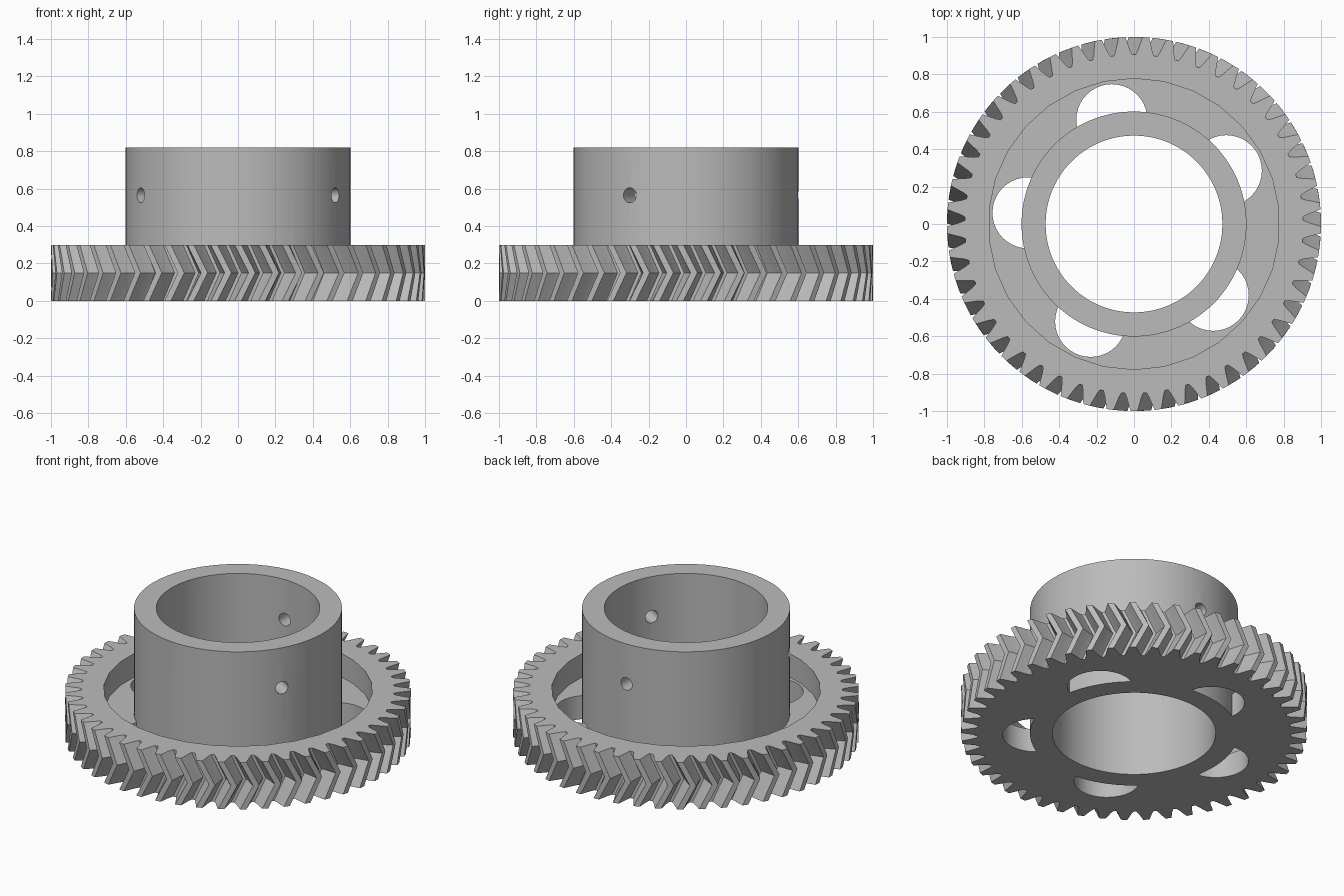
import bpy, bmesh, math
from mathutils import Matrix

cube = bpy.data.objects.get("Cube")
if cube:
    bpy.data.objects.remove(cube, do_unlink=True)

TEETH = 49
HEIGHT, HUB_TOP, FLOOR = 0.3, 0.82, 0.15
TWIST = 0.075
PHASE = math.radians(90)

grey = bpy.data.materials.new("plain grey")
grey.use_nodes = True
grey.diffuse_color = (0.5, 0.5, 0.5, 1)
grey.node_tree.nodes["Principled BSDF"].inputs["Base Color"].default_value = (0.5, 0.5, 0.5, 1)


def finish(bm, name):
    bmesh.ops.recalc_face_normals(bm, faces=bm.faces)
    mesh = bpy.data.meshes.new(name)
    bm.to_mesh(mesh)
    bm.free()
    mesh.materials.append(grey)
    obj = bpy.data.objects.new(name, mesh)
    bpy.context.collection.objects.link(obj)
    return obj


def cylinder(name, radius, z0, z1, sides, turn=0.0, place=Matrix()):
    bm = bmesh.new()
    mid = Matrix.Translation((0, 0, (z0 + z1) / 2)) @ Matrix.Rotation(turn, 4, "Z")
    bmesh.ops.create_cone(bm, cap_ends=True, segments=sides, radius1=radius,
                          radius2=radius, depth=z1 - z0, matrix=place @ mid)
    return finish(bm, name)


def combine(target, tool, operation):
    mod = target.modifiers.new(operation.lower(), "BOOLEAN")
    mod.operation, mod.object, mod.solver = operation, tool, "EXACT"
    bpy.context.view_layer.objects.active = target
    bpy.ops.object.modifier_apply(modifier=mod.name)
    bpy.data.objects.remove(tool, do_unlink=True)


# Toothed disc: three rings of one tooth outline, the middle ring twisted
tooth = [(-0.42, 0.905), (-0.32, 0.93), (-0.23, 0.965), (-0.14, 1.0),
         (0.14, 1.0), (0.23, 0.965), (0.32, 0.93), (0.42, 0.905)]
pitch = math.tau / TEETH
bm = bmesh.new()
rings = []
for z, twist in ((0, 0), (HEIGHT / 2, TWIST), (HEIGHT, 0)):
    ring = []
    for i in range(TEETH):
        for offset, r in tooth:
            a = PHASE + twist + (i + 0.5 + offset) * pitch
            ring.append(bm.verts.new((r * math.cos(a), r * math.sin(a), z)))
    rings.append(ring)
for low, high in zip(rings, rings[1:]):
    for i in range(len(low)):
        bm.faces.new((low[i - 1], low[i], high[i], high[i - 1]))
bm.faces.new(rings[0][::-1])
bm.faces.new(rings[-1])
gear = finish(bm, "herringbone_gear")

# Recess in the upper face and five lightening holes
combine(gear, cylinder("recess", 0.778, FLOOR, 0.5, 30, math.radians(0)), "DIFFERENCE")
for k in range(5):
    a = math.radians(30 + 72 * k)
    spot = Matrix.Translation((0.57 * math.cos(a), 0.57 * math.sin(a), 0))
    combine(gear, cylinder("web_hole", 0.19, -0.1, 0.5, 40, 0, spot), "DIFFERENCE")

# Hub, its bore and three radial pin holes
combine(gear, cylinder("hub", 0.602, 0, HUB_TOP, 60), "UNION")
combine(gear, cylinder("bore", 0.473, -0.1, 1, 60), "DIFFERENCE")
for k in range(3):
    place = (Matrix.Translation((0, 0, 0.565)) @ Matrix.Rotation(math.radians(90 + 120 * k), 4, "Z")
             @ Matrix.Rotation(math.radians(90), 4, "Y"))
    combine(gear, cylinder("pin_hole", 0.04, 0.3, 0.8, 24, 0, place), "DIFFERENCE")

bpy.ops.object.select_all(action="DESELECT")
gear.select_set(True)
bpy.context.view_layer.objects.active = gear
bpy.ops.object.shade_smooth_by_angle(angle=math.radians(25))
